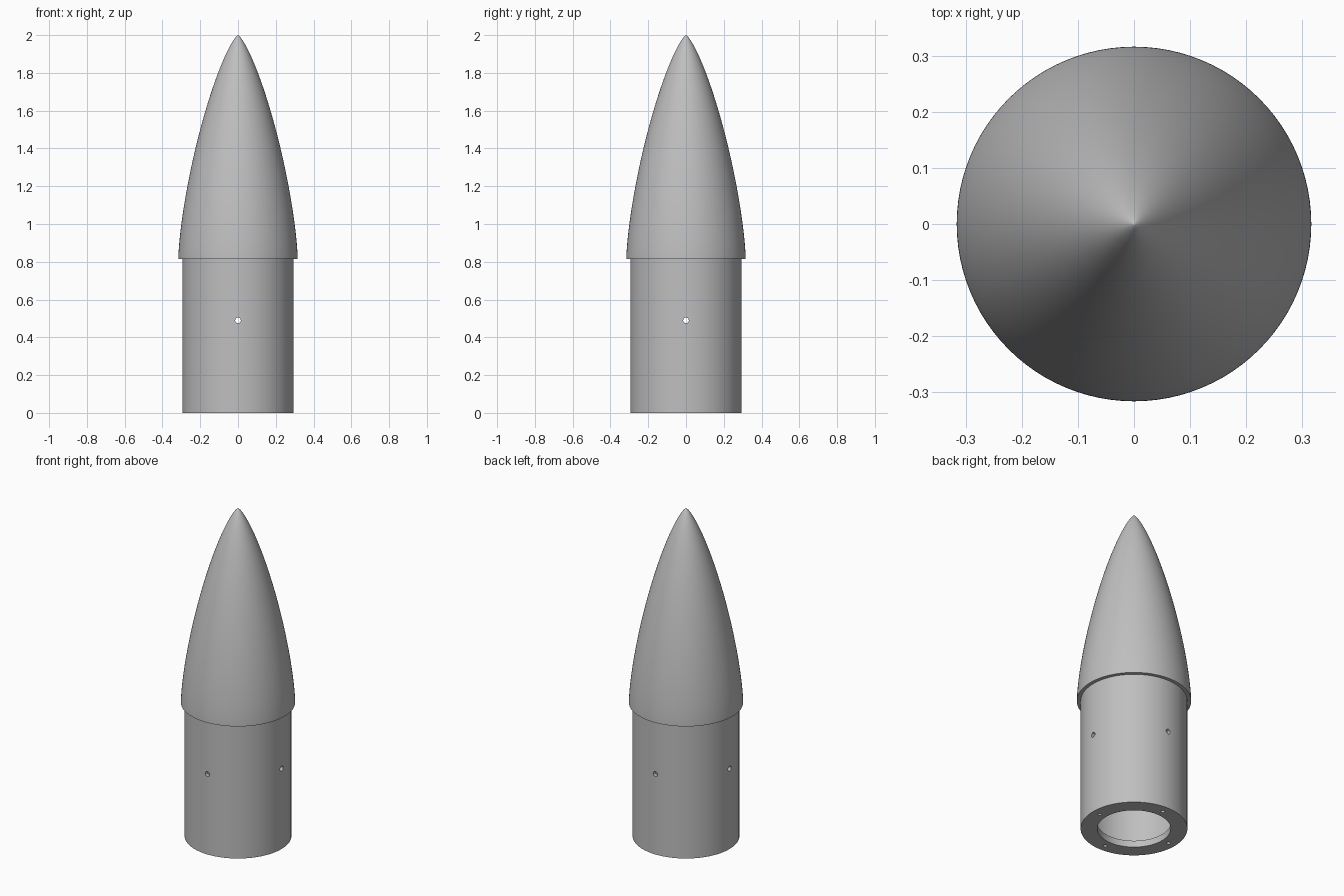
import bpy, bmesh, math
from mathutils import Matrix

SIDES = 96
TUBE_R, TUBE_IN, TUBE_TOP = 0.295, 0.272, 0.835
NOSE_R, NOSE_Z, TIP_Z = 0.316, 0.815, 2.0

cube = bpy.data.objects.get("Cube")
if cube:
    bpy.data.objects.remove(cube, do_unlink=True)

mat = bpy.data.materials.new("plain grey")
mat.use_nodes = True
grey = (0.52, 0.52, 0.52, 1)
mat.diffuse_color = grey
mat.node_tree.nodes["Principled BSDF"].inputs["Base Color"].default_value = grey


def add_object(name, bm):
    mesh = bpy.data.meshes.new(name)
    bm.to_mesh(mesh)
    bm.free()
    mesh.materials.append(mat)
    ob = bpy.data.objects.new(name, mesh)
    bpy.context.collection.objects.link(ob)
    return ob


def lathe(name, profile, closed=True):
    """Revolve a list of (radius, height) points about z."""
    bm = bmesh.new()
    vs = [bm.verts.new((r, 0, z)) for r, z in profile]
    pairs = list(zip(vs, vs[1:])) + ([(vs[-1], vs[0])] if closed else [])
    edges = [bm.edges.new(p) for p in pairs]
    bmesh.ops.spin(bm, geom=vs + edges, cent=(0, 0, 0), axis=(0, 0, 1),
                   angle=math.tau, steps=SIDES)
    bmesh.ops.remove_doubles(bm, verts=bm.verts[:], dist=1e-5)
    bmesh.ops.recalc_face_normals(bm, faces=bm.faces[:])
    return add_object(name, bm)


def smooth(ob):
    bpy.ops.object.select_all(action="DESELECT")
    ob.select_set(True)
    bpy.context.view_layer.objects.active = ob
    bpy.ops.object.shade_smooth_by_angle(angle=math.radians(30))


# Nose: slender pointed shell with an overhanging rim
def nose_curve(radius, tip, steps):
    pts = []
    for i in range(steps + 1):
        t = math.pi * (1 - i / steps)
        r = radius * math.sqrt(max(0, t - math.sin(2 * t) / 2) / math.pi)
        pts.append((r, tip - (tip - NOSE_Z) * (1 - math.cos(t)) / 2))
    return pts


outer = nose_curve(NOSE_R, TIP_Z, 40)
inner = nose_curve(TUBE_R - 0.002, TIP_Z - 0.06, 32)
# The shell opens only at its rim, so the two tips stay unconnected
bm_profile = inner[::-1] + outer
nose = None
bm = bmesh.new()
for curve in (outer, inner):
    vs = [bm.verts.new((r, 0, z)) for r, z in curve]
    for a, b in zip(vs, vs[1:]):
        bm.edges.new((a, b))
    if curve is outer:
        rim = vs[0]
    else:
        bm.edges.new((rim, vs[0]))
bmesh.ops.spin(bm, geom=bm.verts[:] + bm.edges[:], cent=(0, 0, 0),
               axis=(0, 0, 1), angle=math.tau, steps=SIDES)
bmesh.ops.remove_doubles(bm, verts=bm.verts[:], dist=1e-5)
bmesh.ops.recalc_face_normals(bm, faces=bm.faces[:])
nose = add_object("nose_cone", bm)
smooth(nose)

# Shoulder tube with a thick ring at its foot
tube = lathe("shoulder_tube", [
    (0.203, 0), (TUBE_R, 0), (TUBE_R, 0.44), (TUBE_R, 0.54), (TUBE_R, TUBE_TOP),
    (TUBE_IN, TUBE_TOP), (TUBE_IN, 0.54), (TUBE_IN, 0.44), (TUBE_IN, 0.04),
    (0.203, 0.04)])

# Cutter: four side holes and four holes through the foot ring
bm = bmesh.new()
for k in range(4):
    turn = Matrix.Rotation(k * math.pi / 2, 4, "Z")
    side = Matrix.Translation((0.285, 0, 0.49)) @ Matrix.Rotation(math.pi / 2, 4, "Y")
    foot = Matrix.Translation((0.248, 0, 0.02))
    for place, radius, depth in ((side, 0.015, 0.1), (foot, 0.011, 0.1)):
        bmesh.ops.create_cone(bm, cap_ends=True, segments=20, radius1=radius,
                              radius2=radius, depth=depth, matrix=turn @ place)
cutter = add_object("hole_cutter", bm)
cutter.hide_render = True

cut = tube.modifiers.new("holes", "BOOLEAN")
cut.operation = "DIFFERENCE"
cut.solver = "EXACT"
cut.object = cutter
bpy.context.view_layer.objects.active = tube
bpy.ops.object.modifier_apply(modifier=cut.name)
bpy.data.objects.remove(cutter, do_unlink=True)
smooth(tube)
